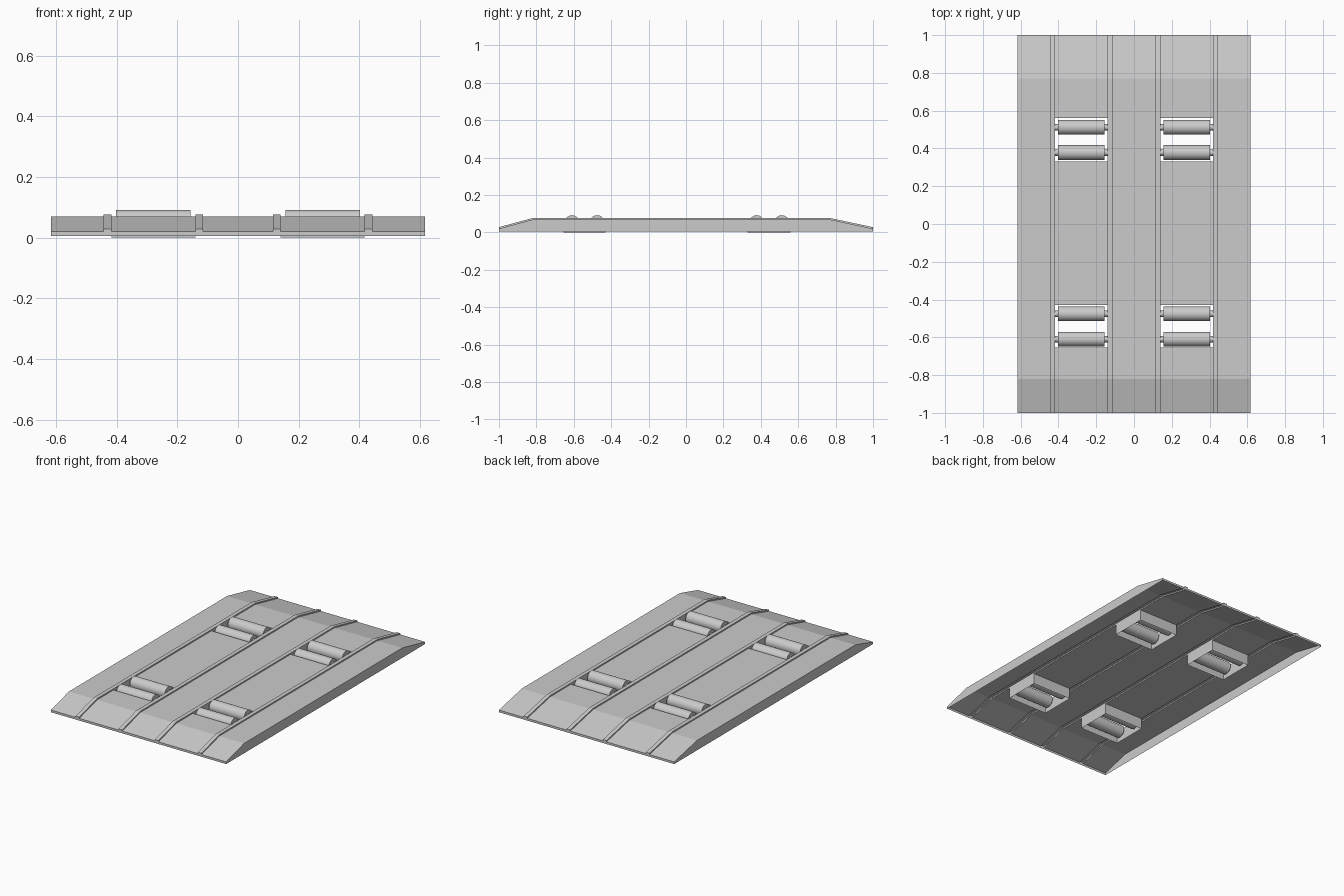
import bpy
import bmesh
from math import radians

cube = bpy.data.objects.get("Cube")
if cube:
    bpy.data.objects.remove(cube, do_unlink=True)

metal = bpy.data.materials.new("light_grey_metal")
metal.use_nodes = True
GREY = (0.6, 0.6, 0.6, 1)
metal.diffuse_color = GREY
metal.node_tree.nodes["Principled BSDF"].inputs["Base Color"].default_value = GREY

FLOOR, EDGE, DECK, RIB = 0.006, 0.02, 0.069, 0.008
HALF = 0.617
INNER, OUTER = 0.14, 0.418          # wheel track between two ribs
BAYS = [(-0.655, -0.43), (0.33, 0.56)]


def add_object(name, bm):
    bmesh.ops.recalc_face_normals(bm, faces=bm.faces)
    mesh = bpy.data.meshes.new(name)
    bm.to_mesh(mesh)
    bm.free()
    mesh.materials.append(metal)
    obj = bpy.data.objects.new(name, mesh)
    bpy.context.collection.objects.link(obj)
    return obj


# Folded sheet deck: a ribbed cross-section swept along sloped stations
half = [(0.115, 0), (0.115, RIB), (INNER, RIB), (INNER, 0),
        (OUTER, 0), (OUTER, RIB), (0.443, RIB), (0.443, 0), (HALF, 0)]
section = [(-x, h) for x, h in reversed(half)] + half
stations = [(-1, EDGE), (-0.82, DECK)]
stations += [(y, DECK) for bay in BAYS for y in bay]
stations += [(0.77, DECK), (1, EDGE)]

bm = bmesh.new()
rows = []
for y, z in stations:
    row = [bm.verts.new((-HALF, y, FLOOR))]
    row += [bm.verts.new((x, y, z + h)) for x, h in section]
    row.append(bm.verts.new((HALF, y, FLOOR)))
    rows.append(row)
for a, b in zip(rows, rows[1:]):
    in_bay = (a[0].co.y, b[0].co.y) 
    bay_row = any(abs(in_bay[0] - s) + abs(in_bay[1] - e) < 0.001 for s, e in BAYS)
    for i in range(len(a) - 1):
        is_track = abs(abs(a[i].co.x + a[i + 1].co.x) - INNER - OUTER) < 0.001
        if not (bay_row and is_track):
            bm.faces.new((a[i], a[i + 1], b[i + 1], b[i]))
# Low upright lips at both ends
for row in (rows[0], rows[-1]):
    bm.faces.new(row)
add_object("ribbed_deck", bm)


# Open wheel bay: four walls without top or bottom
def wheel_bay(name, side, y0, y1):
    bm = bmesh.new()
    corners = [(side * INNER, y0), (side * OUTER, y0),
               (side * OUTER, y1), (side * INNER, y1)]
    low = [bm.verts.new((x, y, 0)) for x, y in corners]
    high = [bm.verts.new((x, y, DECK)) for x, y in corners]
    for i in range(4):
        j = (i + 1) % 4
        bm.faces.new((low[i], low[j], high[j], high[i]))
    add_object(name, bm)


def cylinder(name, x, y, radius, length):
    bpy.ops.mesh.primitive_cylinder_add(
        vertices=32, radius=radius, depth=length,
        location=(x, y, 0.053), rotation=(0, radians(90), 0))
    obj = bpy.context.object
    obj.name = name
    obj.data.materials.append(metal)
    bpy.ops.object.shade_smooth_by_angle(angle=radians(30))


# Bays with a pair of rollers on axles
for side, side_name in ((1, "left"), (-1, "right")):
    for (y0, y1), end in zip(BAYS, ("front", "rear")):
        label = f"{end}_{side_name}"
        wheel_bay("bay_" + label, side, y0, y1)
        centre = (y0 + y1) / 2
        middle = side * (INNER + OUTER) / 2
        for step, place in ((-1, "fore"), (1, "aft")):
            y = centre + step * 0.067
            cylinder(f"roller_{place}_{label}", middle, y, 0.039, 0.246)
            cylinder(f"axle_{place}_{label}", middle, y, 0.017, OUTER - INNER)
